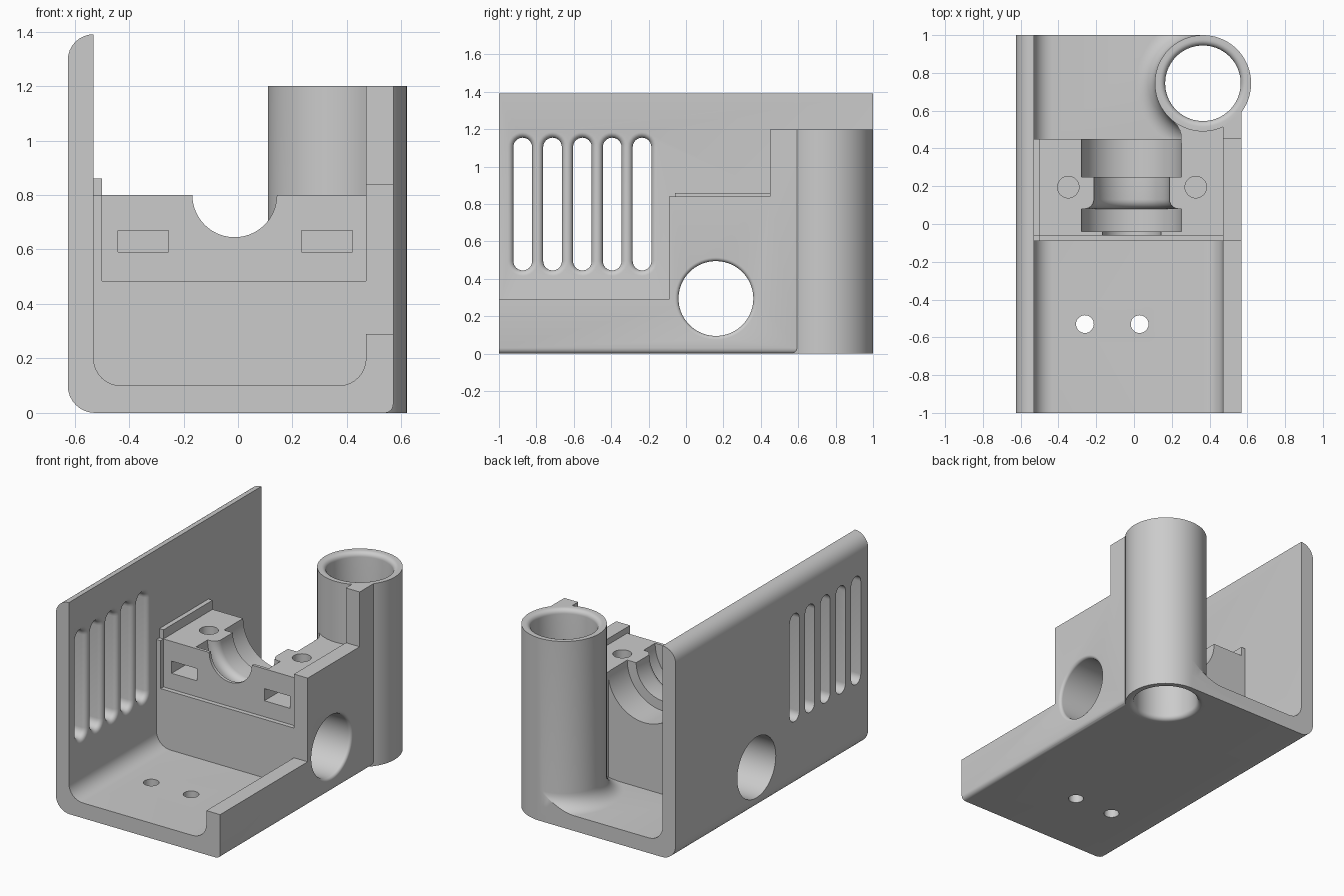
import bpy, bmesh
from math import sin, cos, pi, radians
from mathutils import Vector

cube = bpy.data.objects.get("Cube")
if cube:
    bpy.data.objects.remove(cube, do_unlink=True)

grey = bpy.data.materials.new("light grey plastic")
grey.use_nodes = True
tone = (0.6, 0.6, 0.6, 1)
grey.diffuse_color = tone
grey.node_tree.nodes["Principled BSDF"].inputs["Base Color"].default_value = tone


def loft(name, rings):
    """Solid skinned through equal-length rings and capped at both ends."""
    bm = bmesh.new()
    loops = [[bm.verts.new(p) for p in ring] for ring in rings]
    n = len(loops[0])
    for a, b in zip(loops, loops[1:]):
        for i in range(n):
            j = (i + 1) % n
            bm.faces.new((a[i], a[j], b[j], b[i]))
    bm.faces.new(loops[0])
    bm.faces.new(loops[-1])
    bmesh.ops.recalc_face_normals(bm, faces=bm.faces)
    mesh = bpy.data.meshes.new(name)
    bm.to_mesh(mesh)
    bm.free()
    mesh.materials.append(grey)
    ob = bpy.data.objects.new(name, mesh)
    bpy.context.collection.objects.link(ob)
    return ob


def box(name, x, y, z):
    return loft(name, [[(x[0], y[0], h), (x[1], y[0], h),
                        (x[1], y[1], h), (x[0], y[1], h)] for h in z])


def prism(name, plan, z):
    return loft(name, [[(x, y, h) for x, y in plan] for h in z])


def lathe(name, profile, axis, centre, seg=72):
    """Revolve (position, radius) pairs around the x, y or z axis."""
    rings = []
    for t, r in profile:
        ring = []
        for i in range(seg):
            a = 2 * pi * i / seg
            p = [r * cos(a), r * sin(a)]
            p.insert("xyz".index(axis), t)
            ring.append(Vector(p) + Vector(centre))
        rings.append(ring)
    return loft(name, rings)


def arc(cx, cy, r, start, end, steps=8):
    return [(cx + r * cos(radians(start + (end - start) * i / steps)),
             cy + r * sin(radians(start + (end - start) * i / steps)))
            for i in range(steps + 1)]


def flare(t, r, size, side):
    """Rounded mouth of a hole of radius r, opening at position t."""
    return [(t - side * size * (1 - sin(a)), r + size * (1 - cos(a)))
            for a in [pi / 2 * i / 6 for i in range(7)]]


def combine(target, tool, mode):
    mod = target.modifiers.new(mode, "BOOLEAN")
    mod.operation = mode
    mod.solver = "EXACT"
    mod.object = tool
    bpy.context.view_layer.objects.active = target
    bpy.ops.object.modifier_apply(modifier=mod.name)
    bpy.data.objects.remove(tool, do_unlink=True)


def cut(target, *tools):
    for t in tools:
        combine(target, t, "DIFFERENCE")


def join(target, *tools):
    for t in tools:
        combine(target, t, "UNION")


# U-shaped shell: tall left wall, floor, right wall
section = (arc(-0.525, 0.1, 0.1, 180, 270) + arc(0.54, 0.03, 0.03, 270, 360, 4)
           + [(0.57, 1.2), (0.47, 1.2)] + arc(0.37, 0.2, 0.1, 0, -90)
           + arc(-0.43, 0.2, 0.1, 270, 180) + [(-0.53, 1.39)]
           + arc(-0.53, 1.295, 0.095, 90, 180))
body = loft("housing", [[(x, y, z) for x, z in section] for y in (-1, 1)])

# stepped right wall and trimmed rear corner
cut(body,
    box("front_step", (0.3, 0.8), (-1.2, -0.09), (0.29, 1.5)),
    box("middle_step", (0.3, 0.8), (-1.2, 0.45), (0.84, 1.5)),
    box("rear_corner", (0.365, 0.8), (0.745, 1.2), (-0.1, 1.5)))

# bearing block with side lip
join(body,
     box("bearing_block", (-0.58, 0.52), (-0.09, 0.45), (0.05, 0.8)),
     box("side_lip", (-0.58, -0.5), (-0.06, 0.45), (0.7, 0.86)))
cut(body, box("face_recess", (-0.5, 0.47), (-0.2, -0.06), (0.485, 0.83)))

# stepped bearing seat, revolved around the y axis
seat = [(-0.2, 0.155), (-0.04, 0.155), (-0.04, 0.265), (0.08, 0.265)]
seat += flare(0.08, 0.2, 0.05, -1)[::-1]
seat += [(0.25, 0.2), (0.25, 0.265), (0.46, 0.265)]
cut(body, lathe("bearing_seat", seat, "y", (-0.0125, 0, 0.8)))

# nut pockets and their screw holes
for x in (-0.348, 0.327):
    cut(body,
        box("nut_pocket", (x - 0.093, x + 0.093), (-0.2, 0.28), (0.59, 0.67)),
        lathe("screw_hole", [(0.5, 0.057), (0.9, 0.057)], "z", (x, 0.195, 0), 32))

# rear tube with flared foot and web to the block
post = (0.365, 0.745, 0)
foot = lathe("tube_foot", [(0.05, 0.355)]
             + [(z, r) for r, z in arc(0.355, 0.2, 0.1, 270, 180)], "z", post)
cut(foot,
    box("trim_back", (-1, 1), (1, 2), (-1, 1)),
    box("trim_side", (0.56, 2), (-1, 2), (-1, 1)),
    box("trim_corner", (0.365, 2), (0.745, 2), (-1, 1)))
web = [(0.25, 0.43), (0.25, 0.47), (0.243, 0.495), (0.228, 0.522), (0.2, 0.55),
       (0.3, 0.65), (0.5, 0.6), (0.5, 0.43)]
join(body, foot, prism("tube_web", web, (0.05, 0.8)),
     lathe("tube", [(0, 0.255), (1.2, 0.255)], "z", post))
bore = ([(-0.1, 0.23)] + flare(0, 0.2, 0.03, -1)[::-1]
        + flare(1.2, 0.2, 0.03, 1) + [(1.3, 0.23)])
cut(body, lathe("tube_bore", bore, "z", post))

# cross tunnel through both walls and the block
tunnel = [(-0.8, 0.2)] + flare(0.57, 0.2, 0.02, 1) + [(0.7, 0.22)]
cut(body, lathe("cross_tunnel", tunnel, "x", (0, 0.16, 0.295)))

# floor holes
for x in (-0.26, 0.03):
    cut(body, lathe("floor_hole", [(-0.1, 0.047), (0.15, 0.047)], "z",
                    (x, -0.53, 0), 32))

# vent slots, rounded on the inner face
slot = [(-0.8, 0.05)] + flare(-0.53, 0.05, 0.03, 1) + [(-0.45, 0.08)]
for k in range(5):
    y = -0.873 + 0.1595 * k
    cut(body, loft("vent_slot", [
        [(x, a, b) for a, b in arc(y, 1.105, r, 0, 180, 12)
         + arc(y, 0.495, r, 180, 360, 12)] for x, r in slot]))

# smooth curved surfaces, keep edges sharp
bpy.ops.object.select_all(action="DESELECT")
body.select_set(True)
bpy.context.view_layer.objects.active = body
bpy.ops.object.shade_smooth_by_angle(angle=radians(30))
